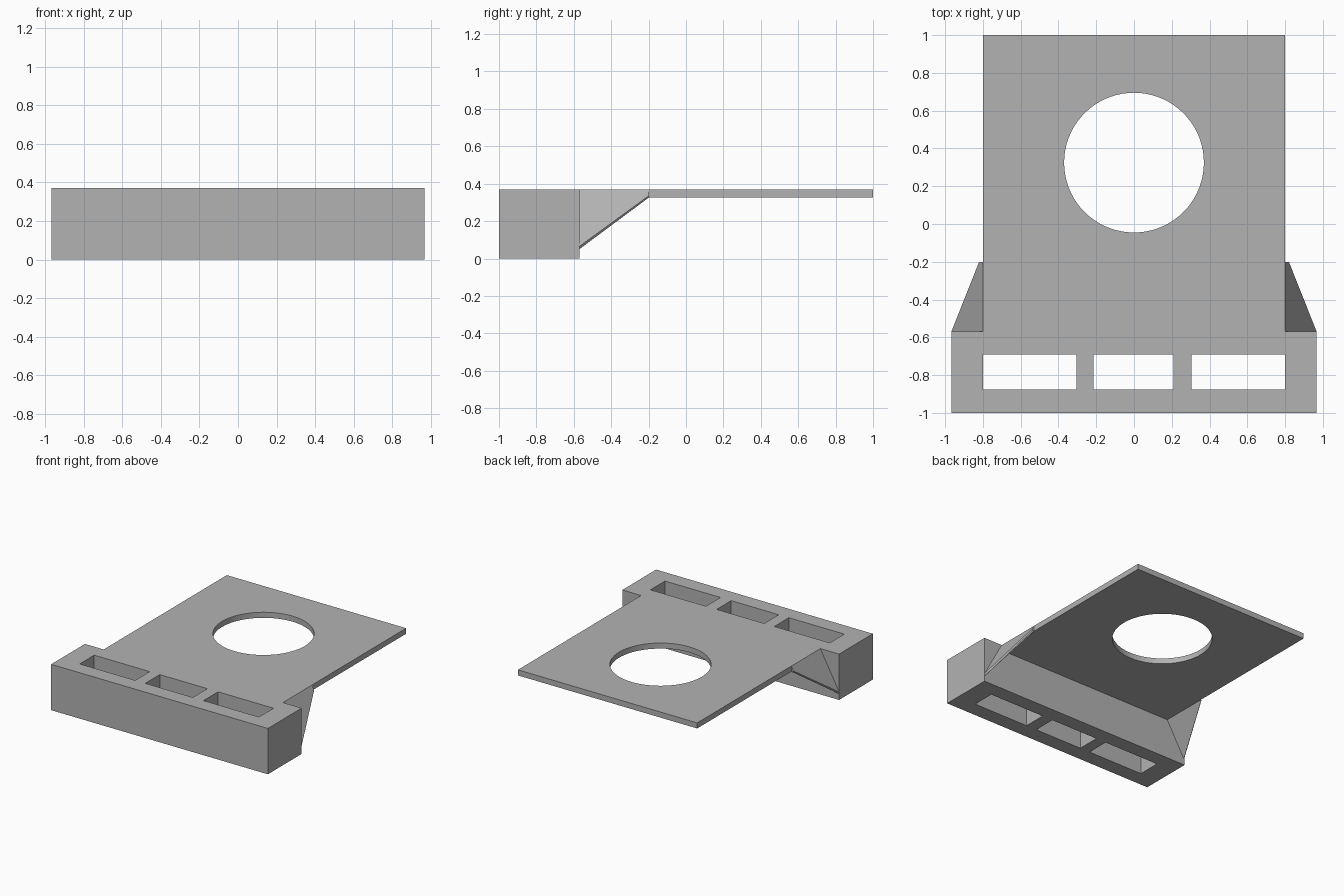
import bpy
import bmesh

TOP = 0.37          # upper surface height
UNDER = 0.325       # underside of the thin plate
BACK = -0.57        # rear face of the deep front block

if "Cube" in bpy.data.objects:
    bpy.data.objects.remove(bpy.data.objects["Cube"], do_unlink=True)

grey = bpy.data.materials.new("mid grey")
grey.use_nodes = True
colour = (0.45, 0.45, 0.45, 1)
grey.diffuse_color = colour
grey.node_tree.nodes["Principled BSDF"].inputs["Base Color"].default_value = colour


def finish(name, bm):
    bmesh.ops.recalc_face_normals(bm, faces=bm.faces)
    mesh = bpy.data.meshes.new(name)
    bm.to_mesh(mesh)
    bm.free()
    mesh.materials.append(grey)
    obj = bpy.data.objects.new(name, mesh)
    bpy.context.collection.objects.link(obj)
    return obj


def box(name, x0, x1, y0, y1, z0, z1):
    bm = bmesh.new()
    bmesh.ops.create_cube(bm, size=1)
    for v in bm.verts:
        v.co = ((x0 + x1) / 2 + v.co.x * (x1 - x0),
                (y0 + y1) / 2 + v.co.y * (y1 - y0),
                (z0 + z1) / 2 + v.co.z * (z1 - z0))
    return finish(name, bm)


def combine(target, other, operation):
    other.hide_render = True
    mod = target.modifiers.new(operation.lower(), "BOOLEAN")
    mod.operation = operation
    mod.solver = "EXACT"
    mod.object = other
    bpy.context.view_layer.objects.active = target
    bpy.ops.object.modifier_apply(modifier=mod.name)
    bpy.data.objects.remove(other, do_unlink=True)


def gusset(name, side):
    # Thin sloping web tapering from the block to the plate edge
    near = [(0.8, TOP), (0.967, 0.065), (0.96, 0.05), (0.8, UNDER)]
    far = [(0.8, TOP), (0.82, 0.335), (0.815, UNDER), (0.8, UNDER)]
    bm = bmesh.new()
    a = [bm.verts.new((side * x, BACK, z)) for x, z in near]
    b = [bm.verts.new((side * x, -0.2, z)) for x, z in far]
    bm.faces.new(a)
    bm.faces.new(b)
    for i in range(len(a)):
        j = (i + 1) % len(a)
        bm.faces.new((a[i], a[j], b[j], b[i]))
    return finish(name, bm)


# Deep front block joined to the thin rear plate
body = box("bracket_body", -0.967, 0.967, -1, BACK, 0, TOP)
combine(body, box("rear_plate", -0.8, 0.8, BACK - 0.05, 1, UNDER, TOP), "UNION")

# Three slots straight through the block
for x0, x1 in ((-0.8, -0.305), (-0.215, 0.21), (0.305, 0.8)):
    combine(body, box("slot_cutter", x0, x1, -0.875, -0.69, -0.1, 0.5), "DIFFERENCE")

# Round opening in the plate
bm = bmesh.new()
bmesh.ops.create_cone(bm, cap_ends=True, segments=72, radius1=0.37, radius2=0.37, depth=0.4)
bmesh.ops.translate(bm, verts=bm.verts, vec=(0, 0.325, TOP))
combine(body, finish("hole_cutter", bm), "DIFFERENCE")

# Smooth hole wall, crisp edges elsewhere
body.select_set(True)
bpy.context.view_layer.objects.active = body
bpy.ops.object.shade_smooth_by_angle()

# Mirrored side gussets
gusset("left_gusset", 1)
gusset("right_gusset", -1)
